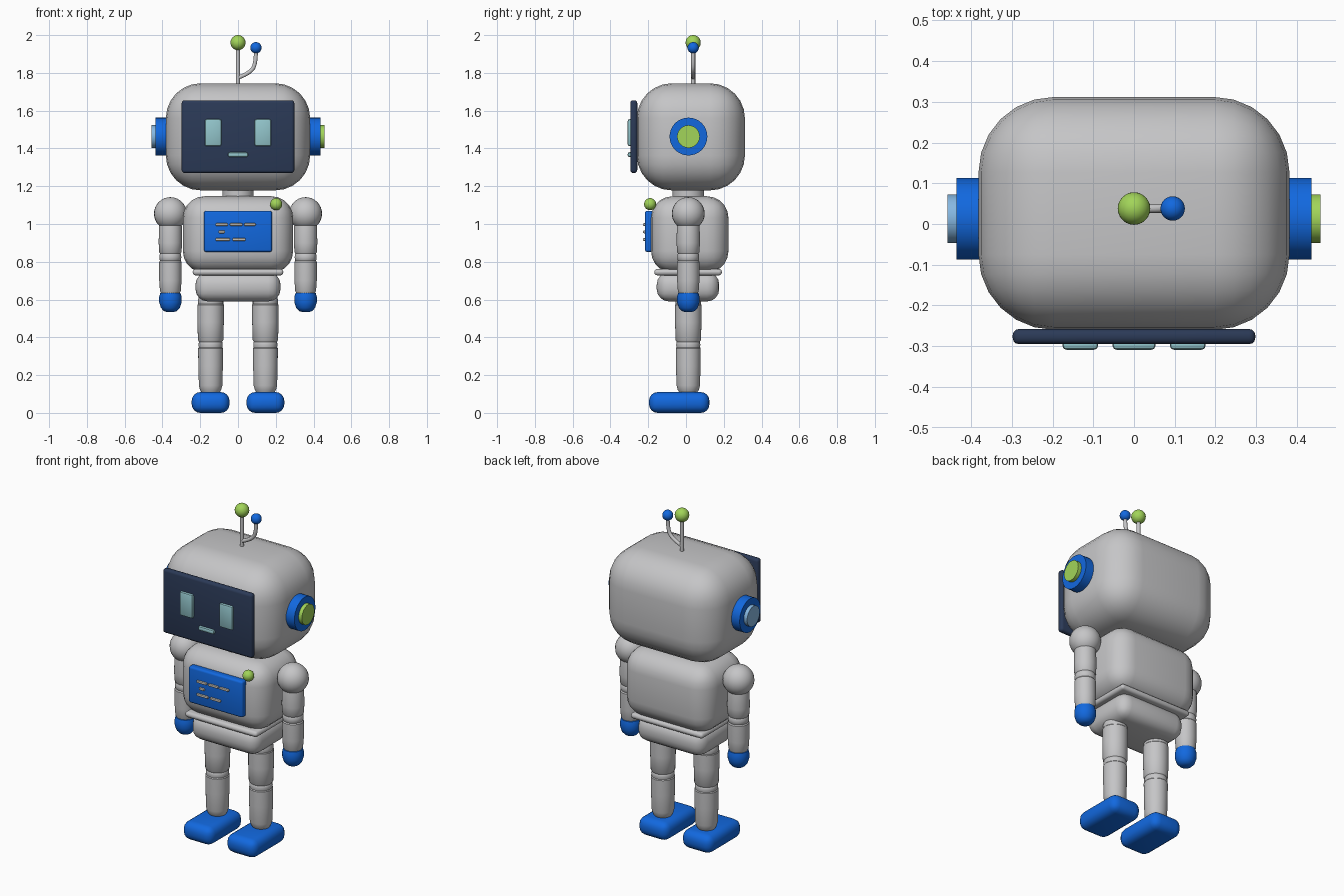
import bpy, bmesh, math
from mathutils import Matrix, Vector

if "Cube" in bpy.data.objects:
    bpy.data.objects.remove(bpy.data.objects["Cube"])


def material(name, rgb):
    m = bpy.data.materials.new(name)
    m.diffuse_color = (*rgb, 1)
    m.use_nodes = True
    m.node_tree.nodes["Principled BSDF"].inputs["Base Color"].default_value = m.diffuse_color
    return m


GREY = material("light grey", (0.56, 0.56, 0.57))
BLUE = material("bright blue", (0.006, 0.14, 0.74))
NAVY = material("dark navy", (0.024, 0.042, 0.095))
GREEN = material("lime green", (0.36, 0.66, 0.10))
TEAL = material("pale teal", (0.29, 0.56, 0.60))
SKY = material("sky blue", (0.24, 0.48, 0.76))
SAND = material("warm sand", (0.58, 0.54, 0.48))


def finish(name, bm, mat, angle=35):
    bmesh.ops.recalc_face_normals(bm, faces=bm.faces)
    me = bpy.data.meshes.new(name)
    bm.to_mesh(me)
    bm.free()
    me.materials.append(mat)
    ob = bpy.data.objects.new(name, me)
    bpy.context.collection.objects.link(ob)
    bpy.ops.object.select_all(action='DESELECT')
    ob.select_set(True)
    bpy.context.view_layer.objects.active = ob
    bpy.ops.object.shade_smooth_by_angle(angle=math.radians(angle))
    return ob


def rounded_box(name, mat, x, y, z, r, seg=4):
    """Box between (min, max) pairs with rounded edges."""
    bm = bmesh.new()
    bmesh.ops.create_cube(bm, size=1)
    for v in bm.verts:
        v.co = Vector((p[0] if c < 0 else p[1]) for c, p in zip(v.co, (x, y, z)))
    bmesh.ops.bevel(bm, geom=bm.edges[:], offset=r, segments=seg, profile=0.5,
                    affect='EDGES', clamp_overlap=True)
    return finish(name, bm, mat)


def lathe(name, mat, profile, loc, axis='Z', n=32):
    """Revolve (radius, height) points; axis X or -X turns the part sideways."""
    bm = bmesh.new()
    rings = []
    for r, h in profile:
        rings.append([bm.verts.new((r * math.cos(2 * math.pi * i / n),
                                    r * math.sin(2 * math.pi * i / n), h)) for i in range(n)])
    for a, b in zip(rings, rings[1:]):
        for i in range(n):
            bm.faces.new((a[i], a[(i + 1) % n], b[(i + 1) % n], b[i]))
    bm.faces.new(rings[0][::-1])
    bm.faces.new(rings[-1])
    turn = {'Z': 0, 'X': math.pi / 2, '-X': -math.pi / 2}[axis]
    bm.transform(Matrix.Translation(loc) @ Matrix.Rotation(turn, 4, 'Y'))
    return finish(name, bm, mat)


def ball(name, mat, loc, r):
    bm = bmesh.new()
    bmesh.ops.create_uvsphere(bm, u_segments=24, v_segments=16, radius=r)
    bm.transform(Matrix.Translation(loc))
    return finish(name, bm, mat)


# Head, face screen and features
rounded_box("head", GREY, (-.382, .382), (-.26, .312), (1.178, 1.745), .185, 6)
rounded_box("face_screen", NAVY, (-.298, .298), (-.295, -.258), (1.27, 1.655), .015, 3)
for side, s in (("left", -1), ("right", 1)):
    rounded_box(side + "_eye", TEAL, (s * .132 - .044, s * .132 + .044),
                (-.309, -.285), (1.412, 1.555), .010, 2)
rounded_box("mouth", TEAL, (-.053, .053), (-.309, -.285), (1.354, 1.38), .010, 2)

# Ears: blue disc with a differently coloured cap on each side
for side, s, axis, cap in (("left", -1, '-X', SKY), ("right", 1, 'X', GREEN)):
    lathe(side + "_ear", BLUE, [(.1, .35), (.1, .436)], (0, .013, 1.463), axis)
    lathe(side + "_ear_cap", cap, [(.06, .40), (.06, .458)], (0, .013, 1.463), axis)

# Antennas
lathe("main_antenna_rod", GREY, [(.011, 1.72), (.011, 1.95)], (0, .038, 0), n=16)
ball("main_antenna_ball", GREEN, (0, .038, 1.96), .04)
curve = bpy.data.curves.new("side_antenna_rod", 'CURVE')
curve.dimensions = '3D'
curve.bevel_depth = .011
curve.bevel_resolution = 3
curve.resolution_u = 8
curve.use_fill_caps = True
spline = curve.splines.new('BEZIER')
spline.bezier_points.add(2)
path = [((0, 1.775), (.03, .01)), ((.08, 1.825), (.014, .022)), ((.095, 1.93), (0, .03))]
for p, ((px, pz), (tx, tz)) in zip(spline.bezier_points, path):
    p.co = (px, .038, pz)
    p.handle_left = (px - tx, .038, pz - tz)
    p.handle_right = (px + tx, .038, pz + tz)
curve.materials.append(GREY)
bpy.context.collection.objects.link(bpy.data.objects.new("side_antenna_rod", curve))
ball("side_antenna_ball", BLUE, (.095, .038, 1.933), .03)

# Neck, torso, waist and hips
lathe("neck", GREY, [(.083, 1.10), (.083, 1.22)], (0, .012, 0))
rounded_box("torso", GREY, (-.292, .292), (-.185, .225), (.742, 1.147), .115, 5)
rounded_box("waist_plate", GREY, (-.24, .24), (-.168, .19), (.728, .762), .016, 3)
rounded_box("hips", GREY, (-.225, .225), (-.155, .176), (.59, .745), .065, 4)

# Chest panel with small raised bars, and a button
rounded_box("chest_panel", BLUE, (-.18, .18), (-.217, -.17), (.852, 1.07), .012, 3)
bars = [(-.12, -.052, .997), (-.044, .024, .997), (.032, .094, .997), (-.104, -.068, .958),
        (-.12, -.042, .918), (-.03, .04, .918)]
for i, (a, b, z) in enumerate(bars):
    rounded_box(f"panel_bar_{i + 1}", SAND, (a, b), (-.228, -.21), (z - .007, z + .007), .005, 2)
ball("chest_button", GREEN, (.202, -.19, 1.105), .032)

# Limbs, mirrored left and right
ARM_UP = [(.045, 1.06), (.06, 1.0), (.062, .90), (.059, .85), (.05, .838)]
ARM_JOINT = [(.045, .86), (.056, .84), (.058, .825), (.056, .808), (.045, .795)]
ARM_LOW = [(.05, .812), (.059, .80), (.059, .70), (.055, .645), (.045, .625)]
LEG_TOP = [(.05, .64), (.067, .60), (.067, .575), (.06, .56)]
LEG_UP = [(.06, .585), (.07, .572), (.07, .48), (.067, .385), (.058, .372)]
KNEE = [(.05, .39), (.062, .375), (.064, .36), (.062, .346), (.05, .335)]
LEG_LOW = [(.058, .352), (.066, .342), (.065, .25), (.062, .145), (.056, .122), (.042, .10)]
HAND = [(.045, .638), (.054, .634), (.059, .615), (.059, .585), (.05, .556), (.034, .539), (.015, .533)]
for side, s in (("left", -1), ("right", 1)):
    arm, leg = (s * .358, .012, 0), (s * .145, .012, 0)
    ball(side + "_shoulder", GREY, (s * .358, .012, 1.055), .087)
    for part, mat, prof in (("upper_arm", GREY, ARM_UP), ("elbow", GREY, ARM_JOINT),
                            ("forearm", GREY, ARM_LOW), ("hand", BLUE, HAND)):
        lathe(f"{side}_{part}", mat, prof, arm)
    for part, prof in (("hip_joint", LEG_TOP), ("thigh", LEG_UP),
                       ("knee", KNEE), ("shin", LEG_LOW)):
        lathe(f"{side}_{part}", GREY, prof, leg)
    rounded_box(side + "_foot", BLUE, (s * .145 - .1, s * .145 + .1),
                (-.196, .124), (0, .11), .046, 4)
